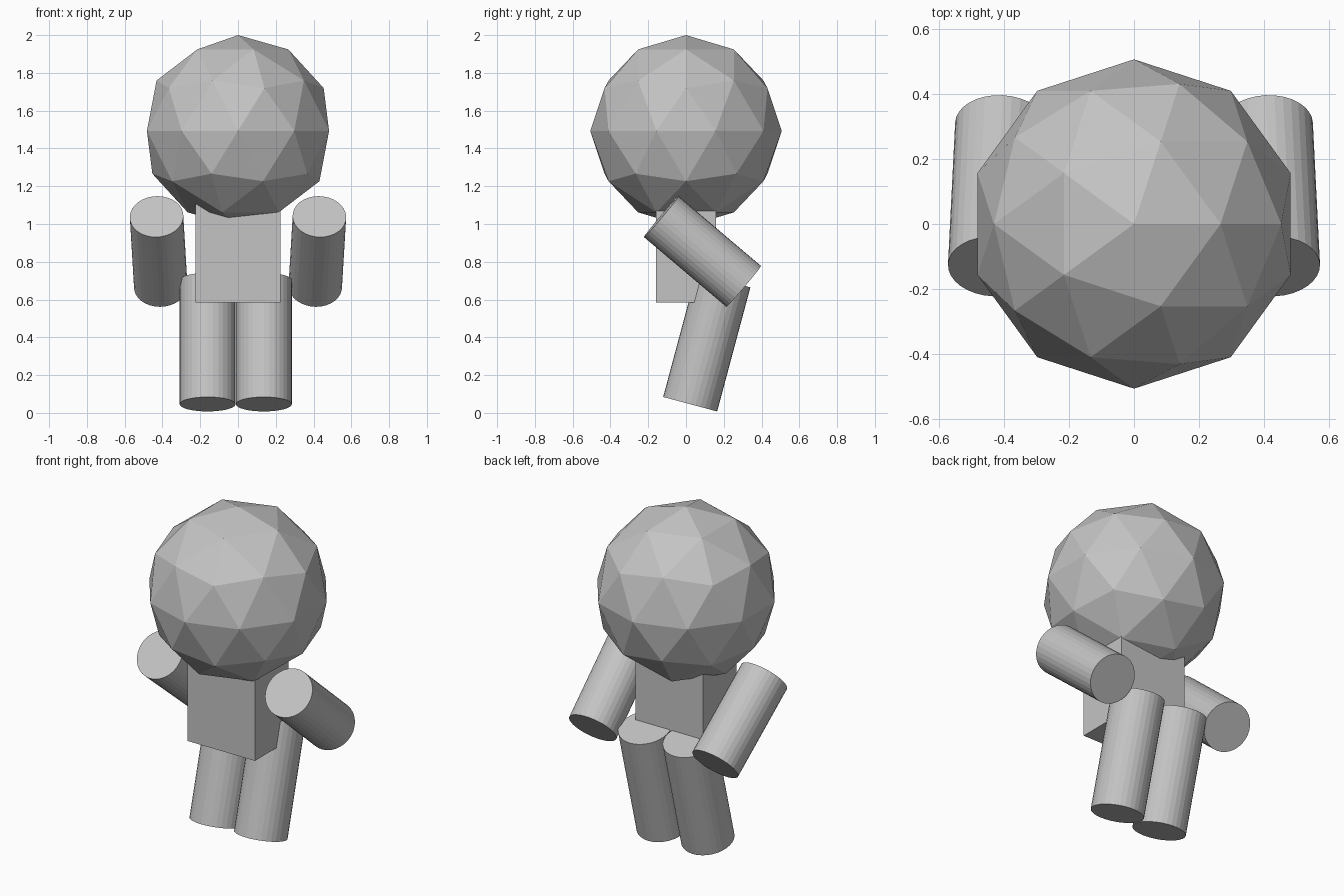
import bpy
from mathutils import Vector

if "Cube" in bpy.data.objects:
    bpy.data.objects.remove(bpy.data.objects["Cube"])

grey = bpy.data.materials.new("plain grey")
grey.diffuse_color = (0.55, 0.55, 0.55, 1)
grey.use_nodes = True
grey.node_tree.nodes["Principled BSDF"].inputs["Base Color"].default_value = grey.diffuse_color


def finish(name):
    ob = bpy.context.object
    ob.name = name
    ob.data.materials.append(grey)
    return ob


def limb(name, start, end, radius):
    """Flat-shaded cylinder between two end centres."""
    a, b = Vector(start), Vector(end)
    axis = a - b
    bpy.ops.mesh.primitive_cylinder_add(vertices=32, radius=radius, depth=axis.length,
                                        location=(a + b) / 2)
    ob = finish(name)
    ob.rotation_euler = axis.to_track_quat('Z', 'Y').to_euler()


# Faceted ball head
bpy.ops.mesh.primitive_ico_sphere_add(subdivisions=2, radius=0.507, location=(0, 0, 1.493))
finish("head")

# Box torso, its top sunk into the head
bpy.ops.mesh.primitive_cube_add(size=1, location=(0, 0, 0.855))
finish("torso").scale = (0.45, 0.32, 0.54)

# Arms swing backward and slightly inward, legs lean back toward the hips
for side, s in (("left", -1), ("right", 1)):
    limb(side + "_arm", (s * 0.431, -0.131, 1.039), (s * 0.409, 0.305, 0.670), 0.142)
    x = -0.012 + s * 0.149
    limb(side + "_leg", (x, 0.198, 0.703), (x, 0.022, 0.046), 0.148)
